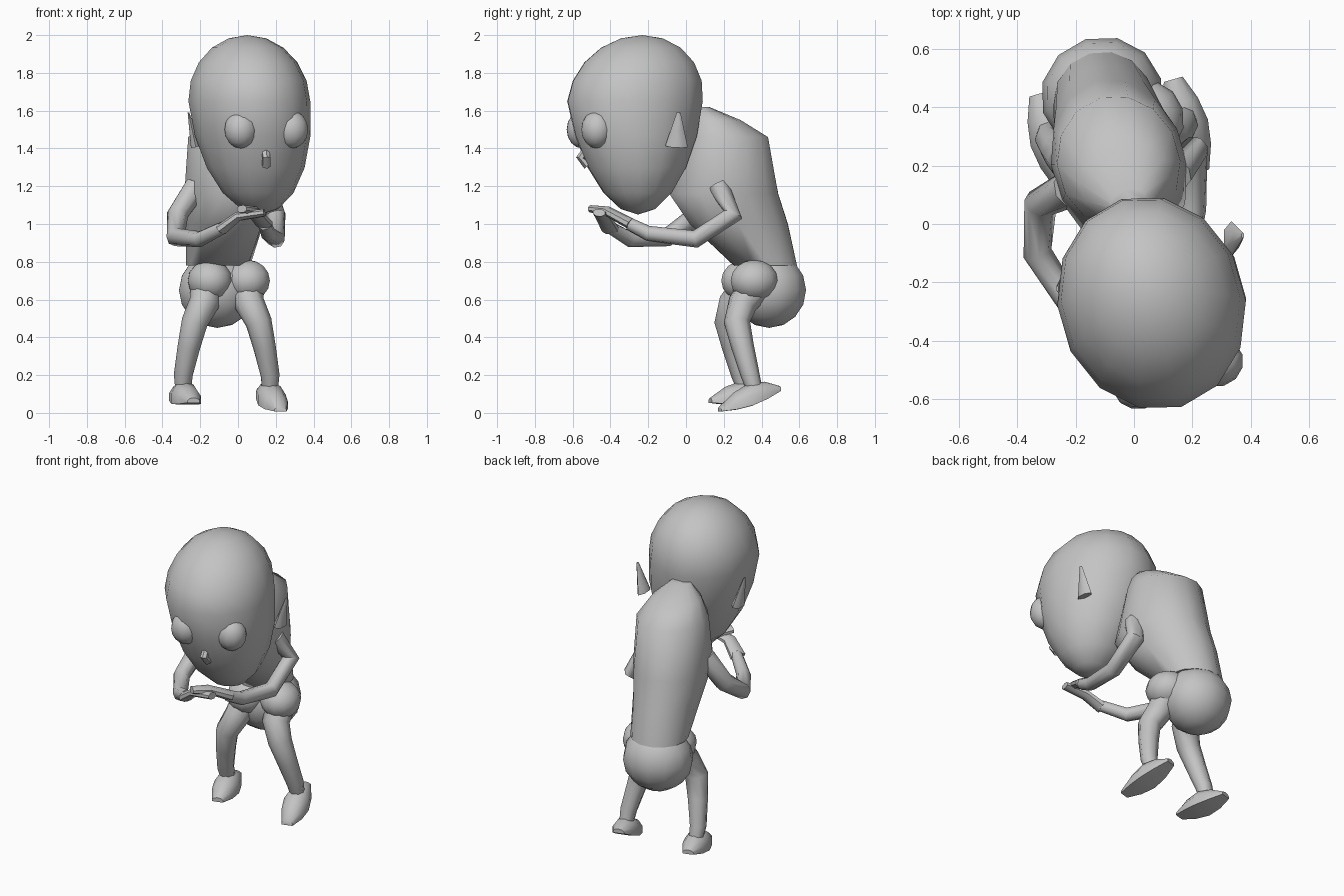
import bpy, bmesh
from math import sin, cos, pi, radians
from mathutils import Vector, Matrix

cube = bpy.data.objects.get("Cube")
if cube:
    bpy.data.objects.remove(cube, do_unlink=True)

grey = bpy.data.materials.new("plain_grey")
grey.use_nodes = True
colour = (0.55, 0.55, 0.55, 1)
grey.diffuse_color = colour
grey.node_tree.nodes["Principled BSDF"].inputs["Base Color"].default_value = colour

# The whole figure is turned a little to its left
YAW = radians(16)
SIDE = Vector((cos(YAW), sin(YAW), 0))
BACK = Vector((-sin(YAW), cos(YAW), 0))
UP = Vector((0, 0, 1))


def finish(name, bm):
    bmesh.ops.recalc_face_normals(bm, faces=bm.faces)
    mesh = bpy.data.meshes.new(name)
    bm.to_mesh(mesh)
    bm.free()
    mesh.materials.append(grey)
    mesh.shade_smooth()
    mesh.set_sharp_from_angle(angle=radians(55))
    obj = bpy.data.objects.new(name, mesh)
    bpy.context.collection.objects.link(obj)


def loft(name, rings, sides, floor=-1):
    """Skin a list of (centre, u, v) ellipses; floor flattens the underside."""
    bm = bmesh.new()
    angles = [2 * pi * (i + 0.5) / sides for i in range(sides)]
    loops = [[bm.verts.new(centre + u * cos(a) + v * max(sin(a), floor)) for a in angles]
             for centre, u, v in rings]
    for lower, upper in zip(loops, loops[1:]):
        for i in range(sides):
            bm.faces.new((lower[i - 1], lower[i], upper[i], upper[i - 1]))
    bm.faces.new(loops[0])
    bm.faces.new(loops[-1])
    finish(name, bm)


def tube(name, path, start, end, flat=1, sides=8):
    """Limb through the path points, tapering evenly from start to end."""
    points = [Vector(p) for p in path]
    last = len(points) - 1
    rings, across = [], None
    for i, point in enumerate(points):
        along = (points[min(i + 1, last)] - points[max(i - 1, 0)]).normalized()
        if across is None:
            across = along.cross(Vector((0, 1, 0)) if abs(along.z) > 0.8 else UP)
        across = (across - along * across.dot(along)).normalized()
        radius = start + (end - start) * i / last
        rings.append((point, across * radius, across.cross(along) * radius * flat))
    loft(name, rings, sides)


def ball(name, centre, size):
    bm = bmesh.new()
    place = Matrix.Translation(centre) @ Matrix.Rotation(YAW, 4, 'Z')
    bmesh.ops.create_uvsphere(bm, u_segments=12, v_segments=8, radius=1,
                              matrix=place @ Matrix.Diagonal((*size, 1)))
    finish(name, bm)


# Large head: a dome above, drawn out below into a narrow chin
head = bmesh.new()
bmesh.ops.create_uvsphere(head, u_segments=14, v_segments=10, radius=1)
for vert in head.verts:
    x, y, z = vert.co
    jaw, crown = max(-z, 0), max(z, 0)
    depth = 0.37 * (1 - 0.2 * jaw)
    vert.co = (Vector((0.06, -0.27, 1.65)) + SIDE * (0.32 * x + 0.06 * jaw)
               + BACK * (depth * y + 0.04 * crown) + UP * (0.35 * crown - 0.6 * jaw))
finish("head", head)

# Face
for side, s in (("right", -1), ("left", 1)):
    ball(side + "_eye", Vector((0.15, -0.51, 1.5)) + SIDE * 0.14 * s, (0.09, 0.085, 0.1))
    ear = Vector((0.055, -0.13, 1.5)) + SIDE * 0.31 * s
    flare = SIDE * 0.02 * s
    tube(side + "_ear", [ear - flare - UP * 0.09, ear, ear + flare + UP * 0.09],
         0.03, 0.005, flat=2, sides=6)
tube("nose", [(0.14, -0.5, 1.43), (0.15, -0.56, 1.35), (0.15, -0.52, 1.31)],
     0.02, 0.025, sides=6)

# Hunched torso: height, middle, depth and width of each level section
torso = [(0.78, 0.42, 0.17, 0.17), (1, 0.28, 0.27, 0.2), (1.16, 0.2, 0.3, 0.23),
         (1.46, 0.21, 0.23, 0.21), (1.55, 0.15, 0.14, 0.15), (1.62, 0.08, 0.04, 0.06)]
loft("torso", [(Vector((-y / 4, y, z)), SIDE * width, BACK * depth)
               for z, y, depth, width in torso], 14)

# Shorts, legs and feet; the right leg is set further forward
ball("shorts", (-0.11, 0.44, 0.65), (0.21, 0.2, 0.2))
leg = [(0.1, 0.4, 0.7), (0.12, 0.3, 0.58), (0.17, 0.27, 0.48),
       (0.2, 0.3, 0.35), (0.23, 0.34, 0.2), (0.23, 0.37, 0.1)]
for side, s, shift, slope in (("right", -1, -0.05, 0.1), ("left", 1, 0, 0.33)):
    points = [Vector((s * x - 0.06, y + shift, z)) for x, y, z in leg]
    ball(side + "_cuff", points[0] - BACK * 0.04, (0.12, 0.13, 0.11))
    tube(side + "_leg", points, 0.09, 0.04)
    ankle = points[-1]
    sole = []
    for i in range(5):
        reach = 0.13 - 0.33 * i / 4
        swell = sin(pi * i / 4)
        centre = Vector((ankle.x, ankle.y, 0.08 + slope * reach)) + BACK * reach
        sole.append((centre, SIDE * (0.035 + 0.045 * swell), UP * (0.02 + 0.07 * swell)))
    loft(side + "_foot", sole, 10, floor=-0.35)

# Arms folded forward beneath the chin
tube("right_arm", [(-0.22, 0.12, 1.2), (-0.32, 0.07, 1.05), (-0.33, -0.1, 0.93),
                   (-0.2, -0.3, 0.92), (-0.08, -0.4, 0.98)], 0.065, 0.035)
tube("left_arm", [(0.14, 0.17, 1.2), (0.2, 0.25, 1.05), (0.2, 0.05, 0.92),
                  (0.16, -0.2, 0.95), (0.14, -0.3, 1)], 0.06, 0.035)

# Flat hands, one resting over the other
tube("right_hand", [(-0.09, -0.4, 0.97), (0, -0.44, 1.04), (0.14, -0.46, 1.06)],
     0.05, 0.035, flat=0.6)
tube("left_hand", [(0.14, -0.29, 1), (0.08, -0.42, 1.07), (0.02, -0.5, 1.08)],
     0.05, 0.035, flat=0.6)
